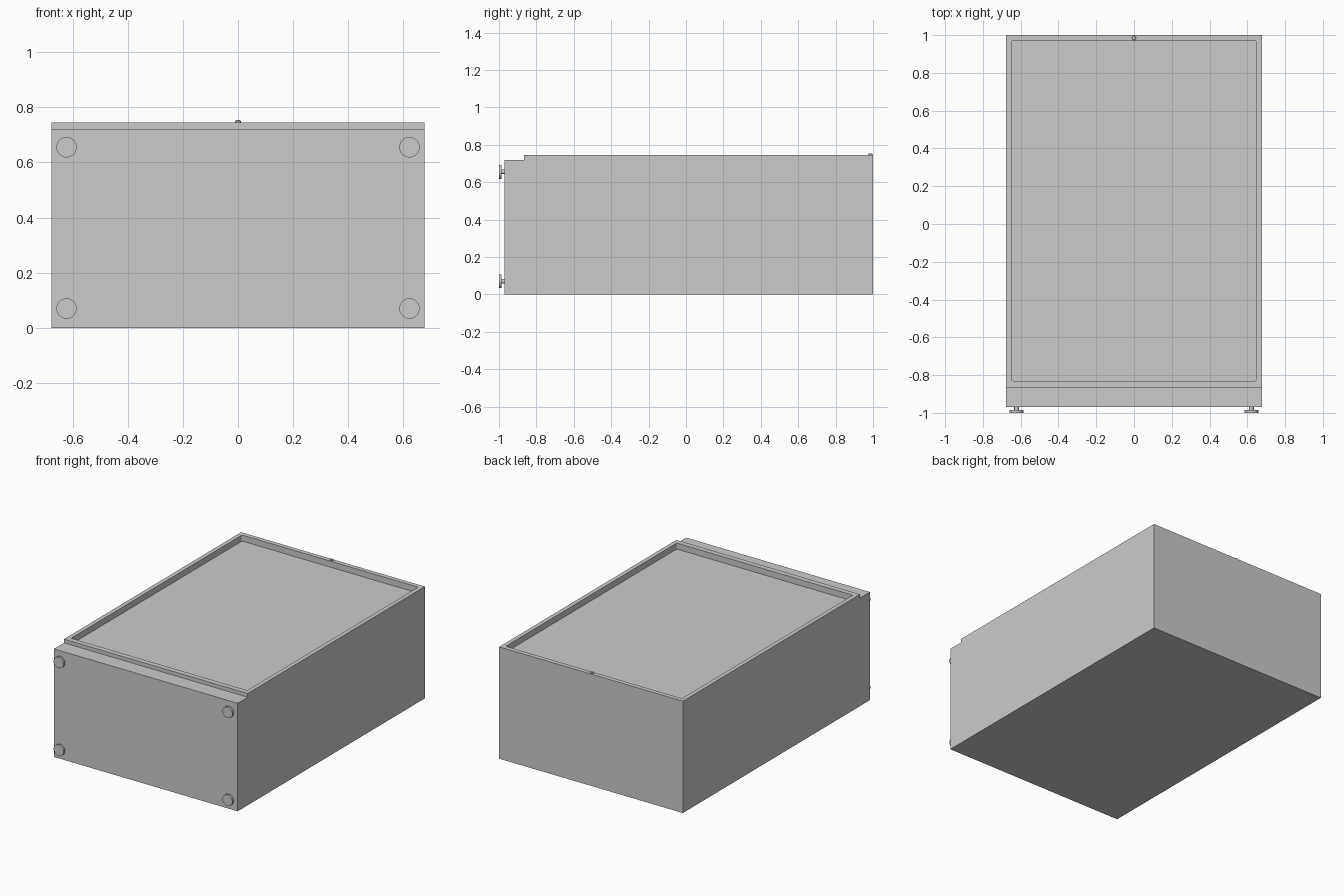
import bpy, bmesh, math
from mathutils import Matrix

if "Cube" in bpy.data.objects:
    bpy.data.objects.remove(bpy.data.objects["Cube"])


def make_object(name, bm):
    bmesh.ops.recalc_face_normals(bm, faces=bm.faces)
    mesh = bpy.data.meshes.new(name)
    bm.to_mesh(mesh)
    bm.free()
    obj = bpy.data.objects.new(name, mesh)
    bpy.context.collection.objects.link(obj)
    return obj


def lathe(name, profile, matrix, steps=32):
    """Spin (radius, height) points around local z, then place the result."""
    bm = bmesh.new()
    verts = [bm.verts.new((r, 0, h)) for r, h in profile]
    edges = [bm.edges.new(pair) for pair in zip(verts, verts[1:])]
    bmesh.ops.spin(bm, geom=verts + edges, cent=(0, 0, 0), axis=(0, 0, 1),
                   angle=math.tau, steps=steps, use_duplicate=False)
    bmesh.ops.remove_doubles(bm, verts=bm.verts, dist=1e-5)
    obj = make_object(name, bm)
    obj.data.transform(matrix)
    bpy.context.view_layer.objects.active = obj
    obj.select_set(True)
    bpy.ops.object.shade_smooth_by_angle(angle=math.radians(35))
    obj.select_set(False)
    return obj


# Case: stepped side profile extruded across the width
HALF_W = 0.677
side = [(-0.97, 0), (1.0, 0), (1.0, 0.745), (-0.865, 0.745),
        (-0.865, 0.72), (-0.97, 0.72)]
bm = bmesh.new()
face = bm.faces.new([bm.verts.new((-HALF_W, y, z)) for y, z in side])
ext = bmesh.ops.extrude_face_region(bm, geom=[face])
moved = [v for v in ext["geom"] if isinstance(v, bmesh.types.BMVert)]
bmesh.ops.translate(bm, verts=moved, vec=(2 * HALF_W, 0, 0))
case = make_object("case", bm)

# Recess in the top, with slightly rounded corners
bm = bmesh.new()
bmesh.ops.create_cube(bm, size=1, matrix=Matrix.Translation((0, 0.07, 0.755))
                      @ Matrix.Diagonal((1.298, 1.80, 0.10, 1)))
upright = [e for e in bm.edges
           if abs(e.verts[0].co.z - e.verts[1].co.z) > 0.05]
bmesh.ops.bevel(bm, geom=upright, offset=0.008, segments=4, profile=0.5,
                affect='EDGES')
cutter = make_object("recess_cutter", bm)
cutter.hide_render = True
cutter.hide_set(True)
cut = case.modifiers.new("recess", 'BOOLEAN')
cut.operation = 'DIFFERENCE'
cut.solver = 'EXACT'
cut.object = cutter

# Four round feet on the front face: short stem and flat pad
foot = [(0, -0.005), (0.012, -0.005), (0.012, 0.016), (0.037, 0.016),
        (0.037, 0.030), (0, 0.030)]
for sx, x in (("left", -0.622), ("right", 0.622)):
    for sz, z in (("lower", 0.07), ("upper", 0.655)):
        place = (Matrix.Translation((x, -0.97, z))
                 @ Matrix.Rotation(math.pi / 2, 4, 'X'))
        lathe(f"{sz}_{sx}_foot", foot, place)

# Small button on the rear rim
button = [(0, -0.004), (0.011, -0.004), (0.011, 0.005), (0.008, 0.008),
          (0, 0.008)]
lathe("rim_button", button, Matrix.Translation((0, 0.985, 0.745)), 24)
